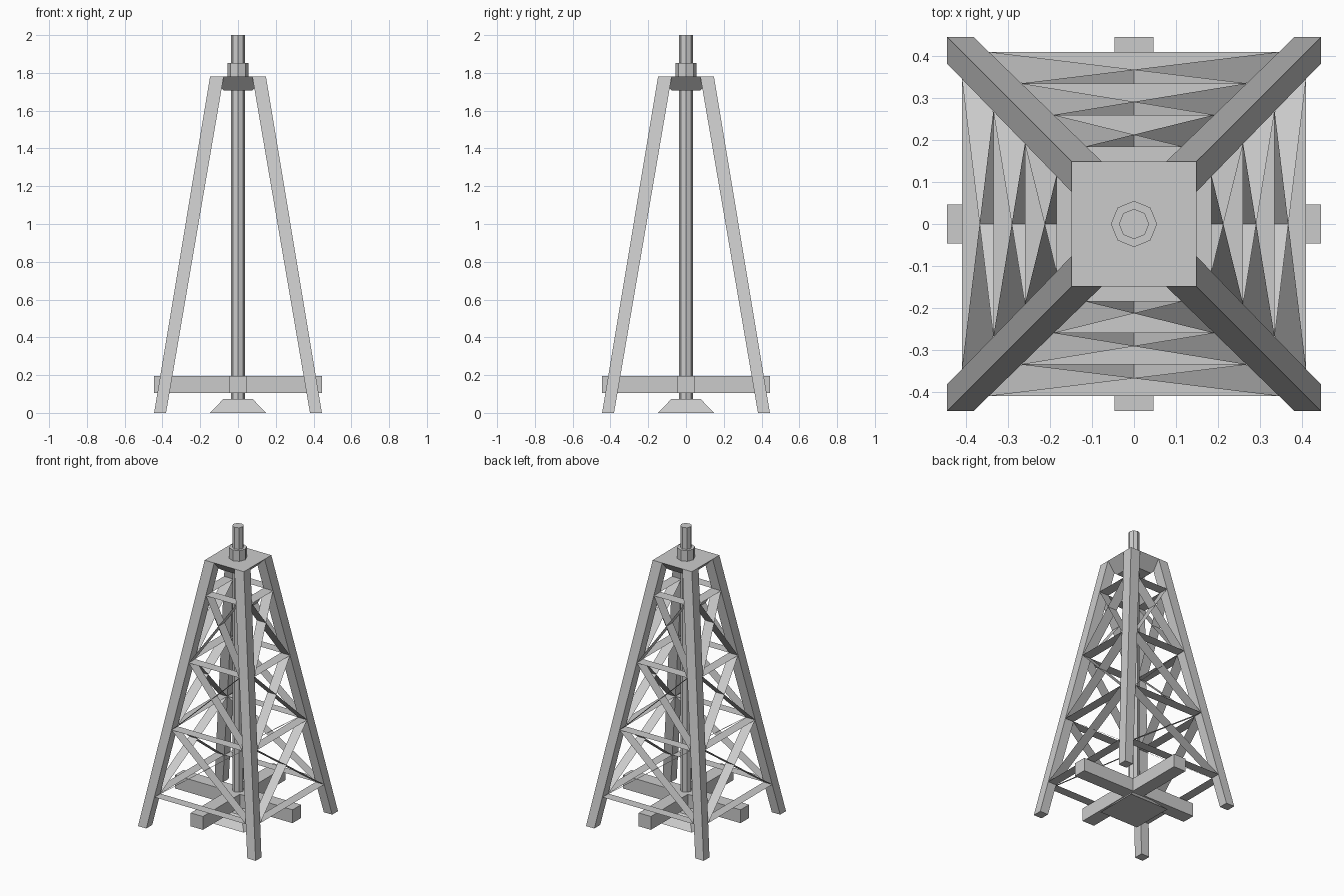
import bpy, bmesh
from math import pi, cos, sin

if "Cube" in bpy.data.objects:
    bpy.data.objects.remove(bpy.data.objects["Cube"])

LEG_TOP = 1.78


def make(name, verts, faces):
    me = bpy.data.meshes.new(name)
    me.from_pydata(verts, [], faces)
    bm = bmesh.new()
    bm.from_mesh(me)
    bmesh.ops.recalc_face_normals(bm, faces=bm.faces)
    bm.to_mesh(me)
    bm.free()
    ob = bpy.data.objects.new(name, me)
    bpy.context.collection.objects.link(ob)
    return ob


def loft(name, low, high, z0, z1):
    """Solid between two matching horizontal outlines."""
    n = len(low)
    verts = [(x, y, z0) for x, y in low] + [(x, y, z1) for x, y in high]
    faces = [(i, (i + 1) % n, n + (i + 1) % n, n + i) for i in range(n)]
    faces += [tuple(range(n))[::-1], tuple(range(n, 2 * n))]
    return make(name, verts, faces)


def rect(x0, x1, y0, y1):
    return [(x0, y0), (x1, y0), (x1, y1), (x0, y1)]


def octagon(r):
    return [(r * cos(i * pi / 4), r * sin(i * pi / 4)) for i in range(8)]


def square(h):
    return rect(-h, h, -h, h)


def outer(z):
    return 0.444 + (0.148 - 0.444) * z / LEG_TOP


def inner(z):
    return 0.381 + (0.076 - 0.381) * z / LEG_TOP


# Four leaning corner legs
for sx, fx in ((-1, "left"), (1, "right")):
    for sy, fy in ((-1, "front"), (1, "back")):
        def foot(z):
            return [(sx * x, sy * y) for x, y in rect(inner(z), outer(z), inner(z), outer(z))]
        loft(f"{fy}_{fx}_leg", foot(0), foot(LEG_TOP), 0, LEG_TOP)

# Flat strip bracing: horizontals and crossed diagonals on each side
levels = [0.21, 0.66, 1.11, 1.56]
spans = [(z, z, 1) for z in levels]
for a, b in zip(levels, levels[1:]):
    spans += [(a, b, 1), (a, b, -1)]
for k, side in enumerate(("front", "right", "back", "left")):
    verts, faces = [], []
    for za, zb, s in spans:
        i = len(verts)
        xa, xb = -s * inner(za), s * inner(zb)
        verts += [(xa, -outer(za), za), (xb, -outer(zb), zb),
                  (xb, -inner(zb), zb), (xa, -inner(za), za)]
        faces.append((i, i + 1, i + 2, i + 3))
    for _ in range(k):
        verts = [(-y, x, z) for x, y, z in verts]
    make(f"{side}_bracing", verts, faces)

# Top platform, base plate, pipe and collar
loft("top_platform", square(0.075), square(0.148), 1.707, LEG_TOP)
loft("base_plate", square(0.148), square(0.078), 0, 0.073)
loft("drill_pipe", octagon(0.036), octagon(0.036), 0.073, 2.0)
loft("pipe_collar", octagon(0.055), octagon(0.055), LEG_TOP, 1.853)

# Crossed base beams
b0 = rect(-0.444, 0.444, -0.046, 0.046)
b1 = rect(-0.046, 0.046, -0.444, 0.444)
loft("cross_beam_x", b0, b0, 0.105, 0.196)
loft("cross_beam_y", b1, b1, 0.105, 0.196)
